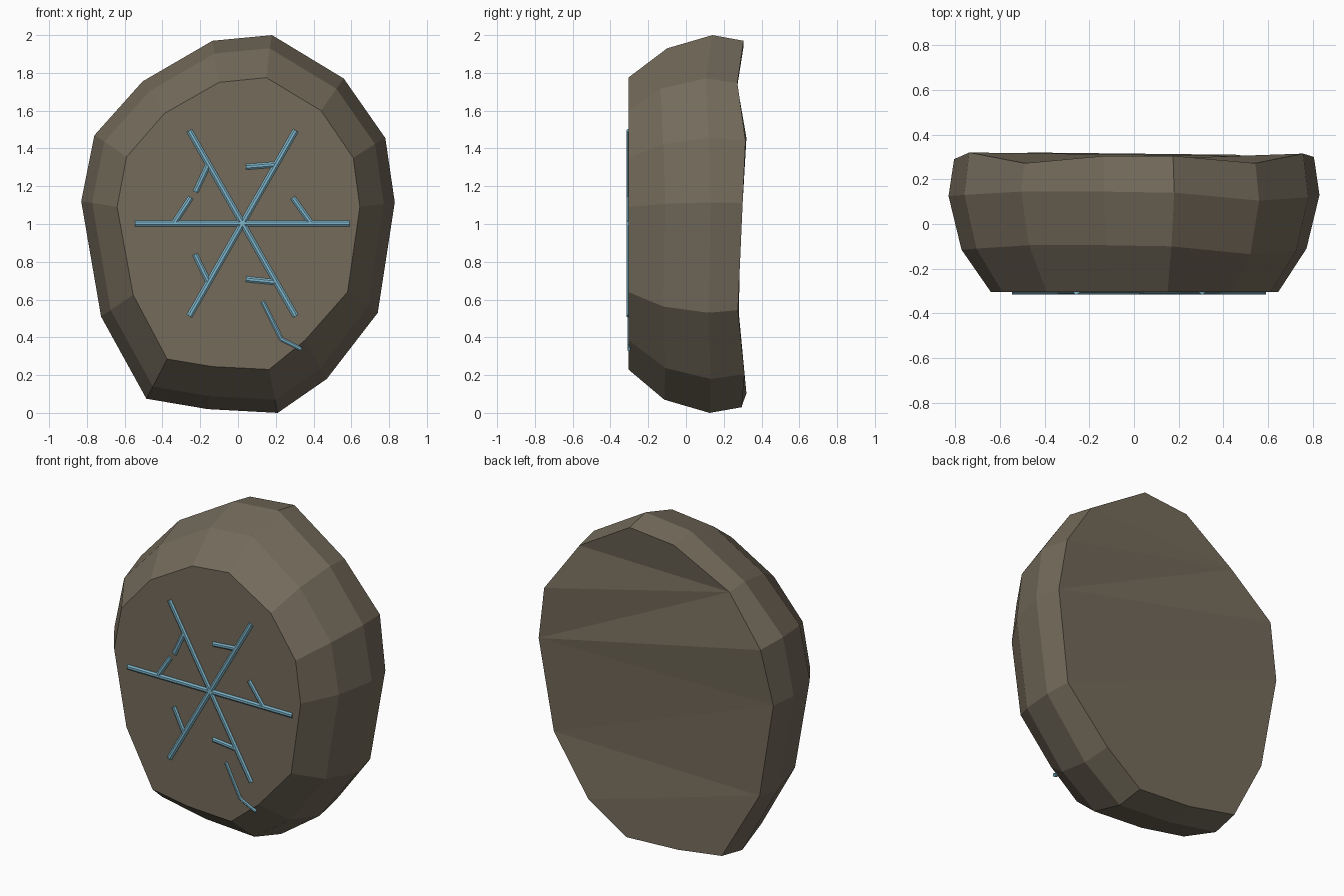
import bpy, bmesh, math
from mathutils import Vector

if "Cube" in bpy.data.objects:
    bpy.data.objects.remove(bpy.data.objects["Cube"])


def material(name, rgb):
    m = bpy.data.materials.new(name)
    m.diffuse_color = (*rgb, 1)
    m.use_nodes = True
    m.node_tree.nodes["Principled BSDF"].inputs["Base Color"].default_value = m.diffuse_color
    return m


stone_mat = material("brown grey stone", (0.175, 0.147, 0.105))
ice_mat = material("ice blue", (0.21, 0.47, 0.60))


def finish(name, bm, mat):
    bmesh.ops.recalc_face_normals(bm, faces=bm.faces)
    me = bpy.data.meshes.new(name)
    bm.to_mesh(me)
    bm.free()
    me.materials.append(mat)
    ob = bpy.data.objects.new(name, me)
    bpy.context.collection.objects.link(ob)
    return ob


# Boulder slab: 14-sided irregular rings, chamfered to a flat front
outline = [(.18, 2), (.56, 1.77), (.78, 1.455), (.83, 1.115), (.74, .53), (.47, .18), (.21, 0),
           (-.16, .02), (-.485, .075), (-.725, .51), (-.83, 1.12), (-.76, 1.47), (-.505, 1.755), (-.135, 1.97)]
front = [(.15, 1.775), (.44, 1.6), (.61, 1.35), (.645, 1.09), (.58, .64), (.355, .385), (.165, .23),
         (-.135, .245), (-.375, .285), (-.555, .625), (-.64, 1.09), (-.59, 1.355), (-.39, 1.585), (-.10, 1.75)]
back_y = [.305, .272, .315, .30, .275, .31, .295, .30, .32, .28, .29, .32, .272, .305]
# per-corner depth wobble of the two middle rings
wobble = [.01, -.025, -.01, 0, -.01, 0, -.005, 0, .01, 0, -.005, 0, .015, .015]


def scaled(k):
    return [(x * k, 1 + (z - 1) * k) for x, z in outline]


bm = bmesh.new()
rings = []
for pts, ys in ((front, [-.305] * 14),
                (scaled(.93), [-.11 + w for w in wobble]),
                (outline, [.13 + w for w in wobble]),
                (scaled(.97), back_y)):
    rings.append([bm.verts.new((x, y, z)) for (x, z), y in zip(pts, ys)])
for a, b in zip(rings, rings[1:]):
    for i in range(14):
        j = (i + 1) % 14
        bm.faces.new((a[i], a[j], b[j], b[i]))
bm.faces.new(rings[0])
# Uneven facets of the back
for f in ((12, 13, 0, 1), (12, 1, 2), (12, 2, 3), (12, 3, 11), (11, 3, 10),
          (10, 3, 4), (10, 4, 9), (9, 4, 5), (9, 5, 6, 7, 8)):
    bm.faces.new([rings[3][i] for i in f])
finish("stone_slab", bm, stone_mat)


# Raised strokes: thin eight-sided rods half sunk in the front face
def rods(name, paths, r, y=-.302):
    bm = bmesh.new()
    for path in paths:
        pts = [Vector((x, y, z)) for x, z in path]
        loops = []
        for i, p in enumerate(pts):
            d = (pts[min(i + 1, len(pts) - 1)] - pts[max(i - 1, 0)]).normalized()
            side = d.cross(Vector((0, 1, 0)))
            loops.append([bm.verts.new(p + side * r * math.cos(t) + Vector((0, 1, 0)) * r * .8 * math.sin(t))
                          for t in (math.tau * (k + .5) / 8 for k in range(8))])
        for a, b in zip(loops, loops[1:]):
            for k in range(8):
                n = (k + 1) % 8
                bm.faces.new((a[k], a[n], b[n], b[k]))
        bm.faces.new(loops[0])
        bm.faces.new(loops[-1])
    return finish(name, bm, ice_mat)


rods("flake_spokes", [[(-.545, 1.003), (.59, 1.003)],
                      [(-.258, 1.495), (.305, .512)],
                      [(.305, 1.495), (-.258, .512)]], .017)
rods("flake_branches", [[(.2, 1.315), (.042, 1.302)],
                        [(-.155, 1.32), (-.225, 1.17)],
                        [(-.335, 1.01), (-.25, 1.14)],
                        [(.383, 1.01), (.29, 1.14)],
                        [(-.155, .69), (-.228, .84)],
                        [(.2, .692), (.042, .708)]], .016)
rods("crack_stroke", [[(.13, .59), (.23, .39), (.335, .337)]], .012)
